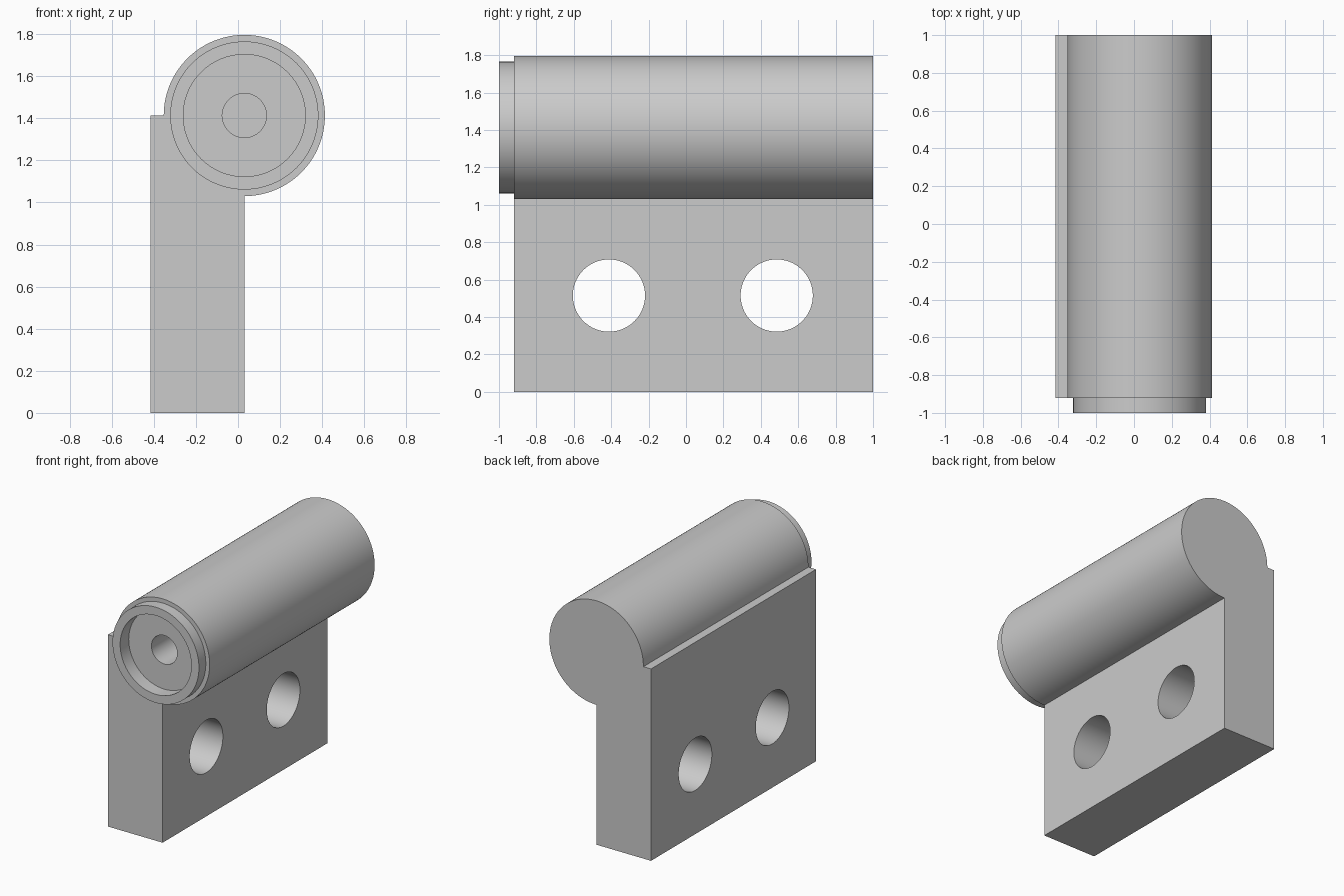
import bpy, bmesh, math
from mathutils import Matrix

cube = bpy.data.objects.get("Cube")
if cube:
    bpy.data.objects.remove(cube, do_unlink=True)

steel = bpy.data.materials.new("plain grey")
GREY = (0.6, 0.6, 0.6, 1)
steel.use_nodes = True
steel.diffuse_color = GREY
steel.node_tree.nodes["Principled BSDF"].inputs["Base Color"].default_value = GREY

# Main dimensions
AX, AZ, R = 0.03, 1.413, 0.383      # barrel axis and radius
LEFT, FRONT, BACK = -0.415, -0.92, 1.0
NOSE = -1.0


def add_object(name, bm):
    bmesh.ops.recalc_face_normals(bm, faces=bm.faces)
    mesh = bpy.data.meshes.new(name)
    bm.to_mesh(mesh)
    bm.free()
    mesh.materials.append(steel)
    obj = bpy.data.objects.new(name, mesh)
    bpy.context.collection.objects.link(obj)
    return obj


def cylinder(name, radius, start, end, axis, u, v):
    """Cylinder along 'X' or 'Y'; u, v are its centre on the other two axes."""
    bm = bmesh.new()
    bmesh.ops.create_cone(bm, cap_ends=True, segments=96, radius1=radius,
                          radius2=radius, depth=end - start)
    mid = (start + end) / 2
    if axis == 'X':
        mat = Matrix.Translation((mid, u, v)) @ Matrix.Rotation(math.pi / 2, 4, 'Y')
    else:
        mat = Matrix.Translation((u, mid, v)) @ Matrix.Rotation(math.pi / 2, 4, 'X')
    bm.transform(mat)
    return add_object(name, bm)


def combine(target, tool, operation):
    mod = target.modifiers.new(tool.name, 'BOOLEAN')
    mod.operation = operation
    mod.solver = 'EXACT'
    mod.object = tool
    bpy.context.view_layer.objects.active = target
    bpy.ops.object.modifier_apply(modifier=mod.name)
    bpy.data.objects.remove(tool, do_unlink=True)


# Leaf and barrel: one profile with a three-quarter arc, extruded along y
outline = [(LEFT, 0), (AX, 0)]
for i in range(97):
    a = math.radians(-90 + 270 * i / 96)
    outline.append((AX + R * math.cos(a), AZ + R * math.sin(a)))
outline.append((LEFT, AZ))
bm = bmesh.new()
face = bm.faces.new([bm.verts.new((x, FRONT, z)) for x, z in outline])
side = bmesh.ops.extrude_face_region(bm, geom=[face])
bmesh.ops.translate(bm, vec=(0, BACK - FRONT, 0),
                    verts=[g for g in side["geom"] if isinstance(g, bmesh.types.BMVert)])
hinge = add_object("hinge_leaf_and_barrel", bm)

# Collar on the front end, with a shallow recess and a blind bore
combine(hinge, cylinder("collar", 0.352, NOSE, FRONT + 0.2, 'Y', AX, AZ), 'UNION')
combine(hinge, cylinder("recess", 0.29, NOSE - 0.1, NOSE + 0.1, 'Y', AX, AZ), 'DIFFERENCE')
combine(hinge, cylinder("bore", 0.105, NOSE - 0.1, 0.6, 'Y', AX, AZ), 'DIFFERENCE')

# Two screw holes through the leaf
for y in (-0.412, 0.485):
    combine(hinge, cylinder("screw_hole", 0.193, -0.8, 0.3, 'X', y, 0.515), 'DIFFERENCE')

bpy.ops.object.select_all(action='DESELECT')
hinge.select_set(True)
bpy.context.view_layer.objects.active = hinge
bpy.ops.object.shade_smooth_by_angle(angle=math.radians(30))
